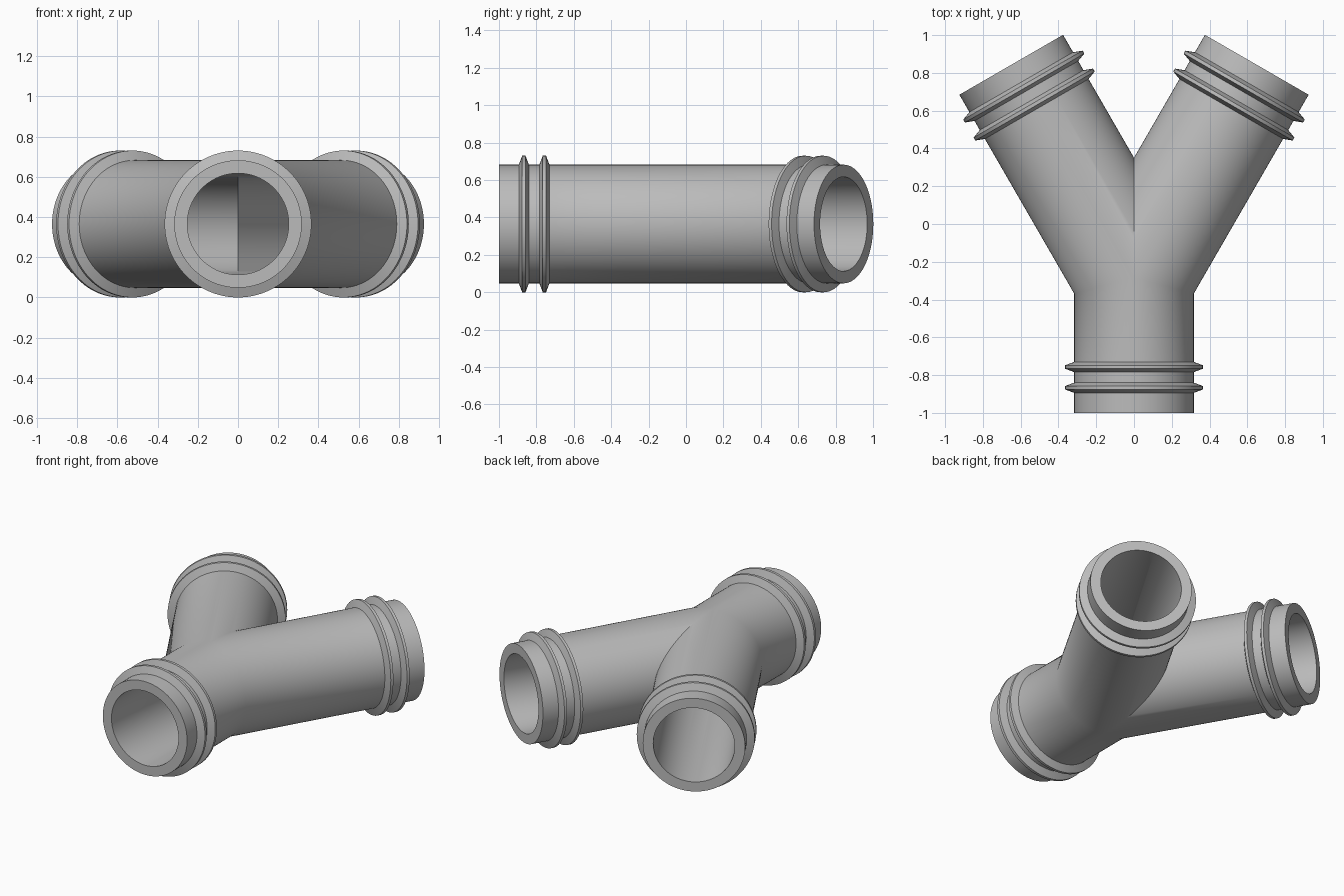
import bpy, bmesh, math
from mathutils import Vector

if "Cube" in bpy.data.objects:
    bpy.data.objects.remove(bpy.data.objects["Cube"])

N = 96                       # segments around each pipe
R, BORE, RIB = 0.317, 0.252, 0.365
JUNCTION = Vector((0, -0.283, 0.365))
S60, T15 = math.sin(math.radians(60)), math.tan(math.radians(15))

grey = bpy.data.materials.new("grey plastic")
grey.diffuse_color = (0.5, 0.5, 0.5, 1)
grey.use_nodes = True
grey.node_tree.nodes["Principled BSDF"].inputs["Base Color"].default_value = grey.diffuse_color

bm = bmesh.new()


def pipe(axis, side, length, start):
    """Hollow pipe with two ribs; start(s) mitres it against its neighbours."""
    axis, side = Vector(axis), Vector(side)
    # lengthwise profile: outer skin with ribs, end face, then the bore
    profile = [(None, R)]
    for d in (0.243, 0.133):
        c = length - d
        profile += [(c - 0.027, R), (c - 0.009, RIB), (c + 0.009, RIB), (c + 0.027, R)]
    profile += [(length, R), (length, BORE), (None, BORE)]
    rings = []
    for t, r in profile:
        ring = []
        for i in range(N):
            a = 2 * math.pi * i / N
            s, z = r * math.cos(a), r * math.sin(a)
            along = start(s) if t is None else t
            ring.append(bm.verts.new(JUNCTION + axis * along + side * s + Vector((0, 0, z))))
        rings.append(ring)
    for a, b in zip(rings, rings[1:]):
        for i in range(N):
            j = (i + 1) % N
            bm.faces.new((a[i], a[j], b[j], b[i]))


# straight inlet
pipe((0, -1, 0), (1, 0, 0), 0.717, lambda s: T15 * abs(s))
# two branches, mirrored, meeting on x = 0
for m in (1, -1):
    pipe((0.5 * m, S60, 0), (S60 * m, -0.5, 0), 1.3,
         lambda s: T15 * s if s > 0 else -math.sqrt(3) * s)

# weld the mitred seams into one shell
bmesh.ops.remove_doubles(bm, verts=bm.verts, dist=0.0005)
bmesh.ops.recalc_face_normals(bm, faces=bm.faces)
mesh = bpy.data.meshes.new("y_pipe_fitting")
bm.to_mesh(mesh)
bm.free()
mesh.materials.append(grey)
fitting = bpy.data.objects.new("y_pipe_fitting", mesh)
bpy.context.collection.objects.link(fitting)
bpy.context.view_layer.objects.active = fitting
fitting.select_set(True)
bpy.ops.object.shade_smooth_by_angle(angle=math.radians(31))
